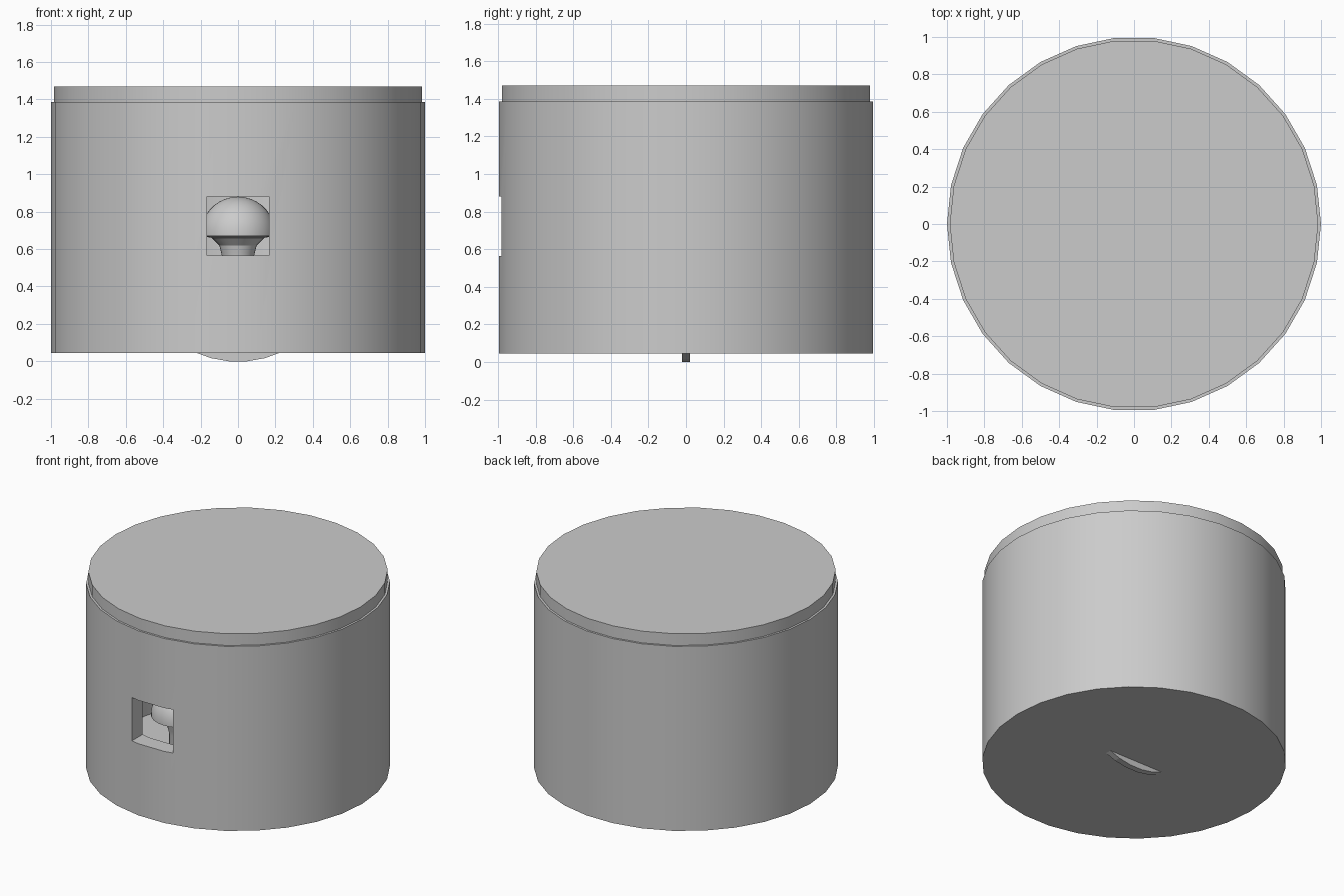
import bpy, bmesh, math

if "Cube" in bpy.data.objects:
    bpy.data.objects.remove(bpy.data.objects["Cube"])


def finish(obj, angle=30):
    bpy.ops.object.select_all(action='DESELECT')
    obj.select_set(True)
    bpy.context.view_layer.objects.active = obj
    bpy.ops.object.shade_smooth_by_angle(angle=math.radians(angle))


def add_object(name, bm):
    bmesh.ops.recalc_face_normals(bm, faces=bm.faces[:])
    mesh = bpy.data.meshes.new(name)
    bm.to_mesh(mesh)
    bm.free()
    obj = bpy.data.objects.new(name, mesh)
    bpy.context.collection.objects.link(obj)
    return obj


def lathe(name, profile, sides=30, location=(0, 0, 0)):
    """Revolve (radius, height) points around z; both ends lie on the axis."""
    bm = bmesh.new()
    rings = []
    for r, z in profile:
        if r == 0:
            rings.append([bm.verts.new((0, 0, z))])
        else:
            rings.append([bm.verts.new((r * math.cos(math.tau * i / sides),
                                        r * math.sin(math.tau * i / sides), z))
                          for i in range(sides)])
    for a, b in zip(rings, rings[1:]):
        for i in range(sides):
            j = (i + 1) % sides
            corners = [a[i % len(a)], a[j % len(a)], b[j % len(b)], b[i % len(b)]]
            bm.faces.new(list(dict.fromkeys(corners)))
    obj = add_object(name, bm)
    obj.location = location
    return obj


# Hollow body with a floor
body = lathe("body", [(0, 0.045), (1, 0.045), (1, 1.385), (0.88, 1.385),
                      (0.88, 0.12), (0, 0.12)])

# Square window through the front wall
bpy.ops.mesh.primitive_cube_add(size=1, location=(0, -0.95, 0.7225))
cutter = bpy.context.object
cutter.name = "window_cutter"
cutter.scale = (0.33, 0.4, 0.315)
cutter.hide_render = True
cut = body.modifiers.new("window", 'BOOLEAN')
cut.object = cutter
cut.operation = 'DIFFERENCE'
cut.solver = 'EXACT'
bpy.context.view_layer.objects.active = body
bpy.ops.object.modifier_apply(modifier=cut.name)
bpy.data.objects.remove(cutter)
finish(body)

# Lid with a plug sitting inside the body
lid = lathe("lid", [(0, 1.32), (0.87, 1.32), (0.87, 1.385), (0.985, 1.385),
                    (0.985, 1.47), (0, 1.47)])
finish(lid)

# Domed bulb behind the window, on a tapering ribbed stem
dome = [(0.2 * math.cos(math.radians(a)), 0.68 + 0.2 * math.sin(math.radians(a)))
        for a in range(0, 90, 10)]
bulb = lathe("domed_bulb", [(0, 0.12), (0.08, 0.12), (0.08, 0.54), (0.09, 0.58),
                            (0.10, 0.62), (0.14, 0.66), (0.2, 0.67)]
             + dome + [(0, 0.88)], 32, (0, -0.65, 0))
finish(bulb)

# Curved tongue under the base: lower slice of a thin upright disc
bm = bmesh.new()
R, half = 0.56, 0.022
arc = [(R * math.sin(math.radians(a)), R - R * math.cos(math.radians(a)) / math.cos(math.radians(5)))
       for a in range(-25, 26, 10)]
low = min(z for x, z in arc)
face = bm.faces.new([bm.verts.new((x, -half, z - low)) for x, z in arc])
moved = bmesh.ops.extrude_face_region(bm, geom=[face])
bmesh.ops.translate(bm, vec=(0, 2 * half, 0),
                    verts=[v for v in moved["geom"] if isinstance(v, bmesh.types.BMVert)])
tongue = add_object("base_tongue", bm)
finish(tongue, 8)
